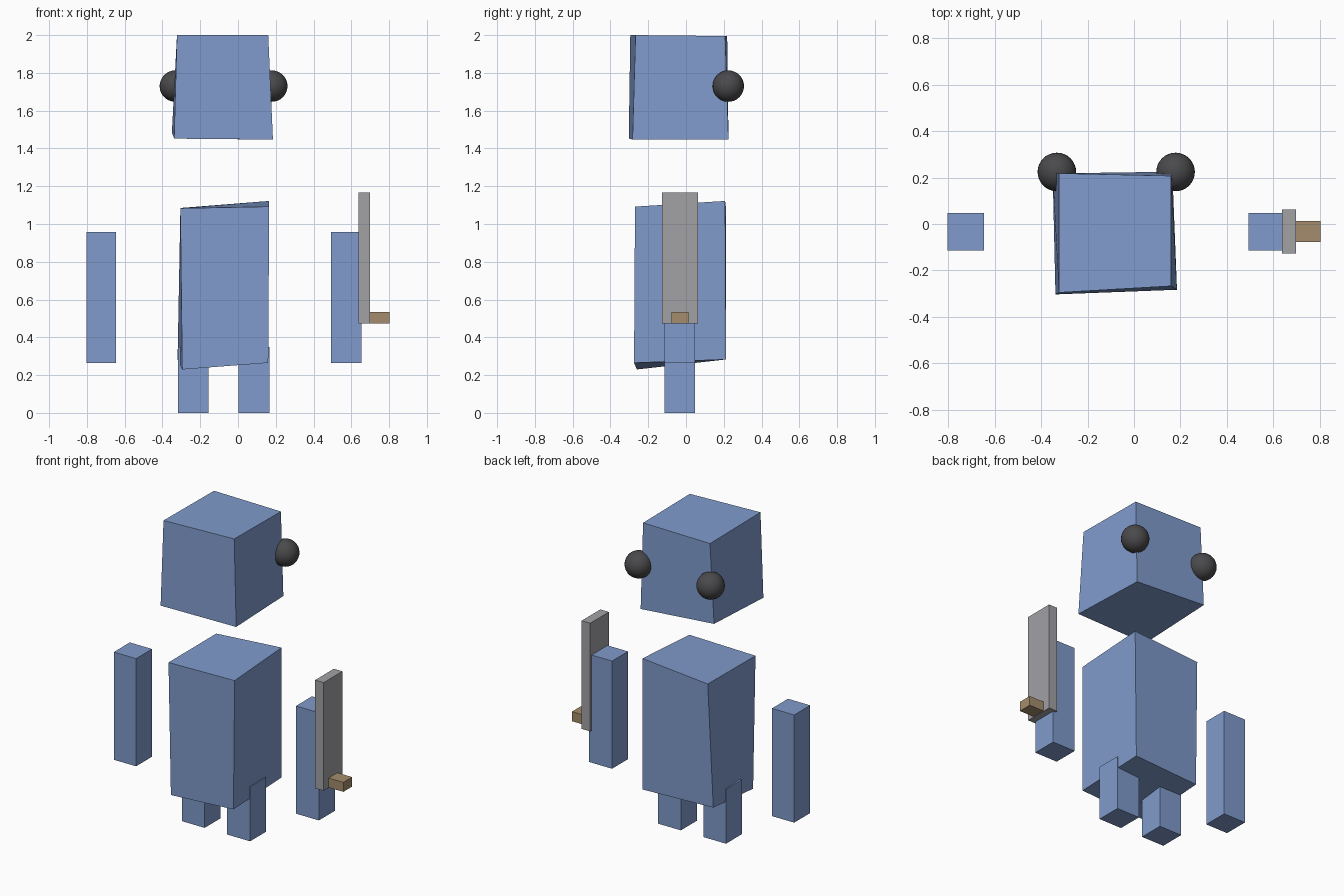
import bpy, bmesh

if "Cube" in bpy.data.objects:
    bpy.data.objects.remove(bpy.data.objects["Cube"])


def material(name, rgb):
    m = bpy.data.materials.new(name)
    m.diffuse_color = (*rgb, 1)
    m.use_nodes = True
    m.node_tree.nodes["Principled BSDF"].inputs["Base Color"].default_value = m.diffuse_color
    return m


BLUE = material("soft blue", (0.216, 0.328, 0.604))
DARK = material("dark grey", (0.068, 0.068, 0.072))
STEEL = material("steel grey", (0.36, 0.36, 0.38))
WOOD = material("light brown", (0.37, 0.265, 0.15))


def finish(name, bm, mat):
    bmesh.ops.recalc_face_normals(bm, faces=bm.faces)
    me = bpy.data.meshes.new(name)
    bm.to_mesh(me)
    bm.free()
    me.materials.append(mat)
    ob = bpy.data.objects.new(name, me)
    bpy.context.collection.objects.link(ob)
    return ob


def skewed_box(name, bottom, top, mat):
    """Box from 4 bottom and 4 top corners, each listed in ring order."""
    bm = bmesh.new()
    lo = [bm.verts.new(c) for c in bottom]
    hi = [bm.verts.new(c) for c in top]
    bm.faces.new(lo)
    bm.faces.new(hi)
    for i in range(4):
        j = (i + 1) % 4
        bm.faces.new((lo[i], lo[j], hi[j], hi[i]))
    return finish(name, bm, mat)


def box(name, x, y, z, mat):
    ring = [(x[0], y[0]), (x[1], y[0]), (x[1], y[1]), (x[0], y[1])]
    return skewed_box(name, [(*p, z[0]) for p in ring], [(*p, z[1]) for p in ring], mat)


# Head and torso: slightly crooked boxes (front left, front right, back right, back left)
skewed_box("head",
           [(-0.338, -0.303, 1.452), (0.185, -0.283, 1.447), (0.165, 0.225, 1.447), (-0.35, 0.215, 1.485)],
           [(-0.323, -0.295, 2.0), (0.16, -0.267, 2.0), (0.16, 0.207, 1.995), (-0.323, 0.218, 1.995)], BLUE)
skewed_box("torso",
           [(-0.295, -0.26, 0.23), (0.16, -0.275, 0.265), (0.16, 0.212, 0.283), (-0.32, 0.18, 0.283)],
           [(-0.305, -0.27, 1.083), (0.165, -0.27, 1.092), (0.165, 0.207, 1.122), (-0.303, 0.212, 1.085)], BLUE)

# Limbs
LIMB_Y = (-0.114, 0.048)
for side, arm_x, leg_x in (("left", (-0.803, -0.645), (-0.318, -0.157)),
                           ("right", (0.492, 0.655), (0.003, 0.166))):
    box(side + "_arm", arm_x, LIMB_Y, (0.265, 0.957), BLUE)
    box(side + "_leg", leg_x, LIMB_Y, (0.0, 0.35), BLUE)

# Blade and its handle on the right arm
box("blade", (0.637, 0.698), (-0.127, 0.063), (0.472, 1.167), STEEL)
box("handle", (0.698, 0.803), (-0.077, 0.012), (0.474, 0.535), WOOD)

# Ball ears at the back corners of the head
for side, x in (("left", -0.332), ("right", 0.179)):
    bm = bmesh.new()
    bmesh.ops.create_uvsphere(bm, u_segments=32, v_segments=16, radius=0.083)
    for f in bm.faces:
        f.smooth = True
    finish(side + "_ear", bm, DARK).location = (x, 0.224, 1.73)
